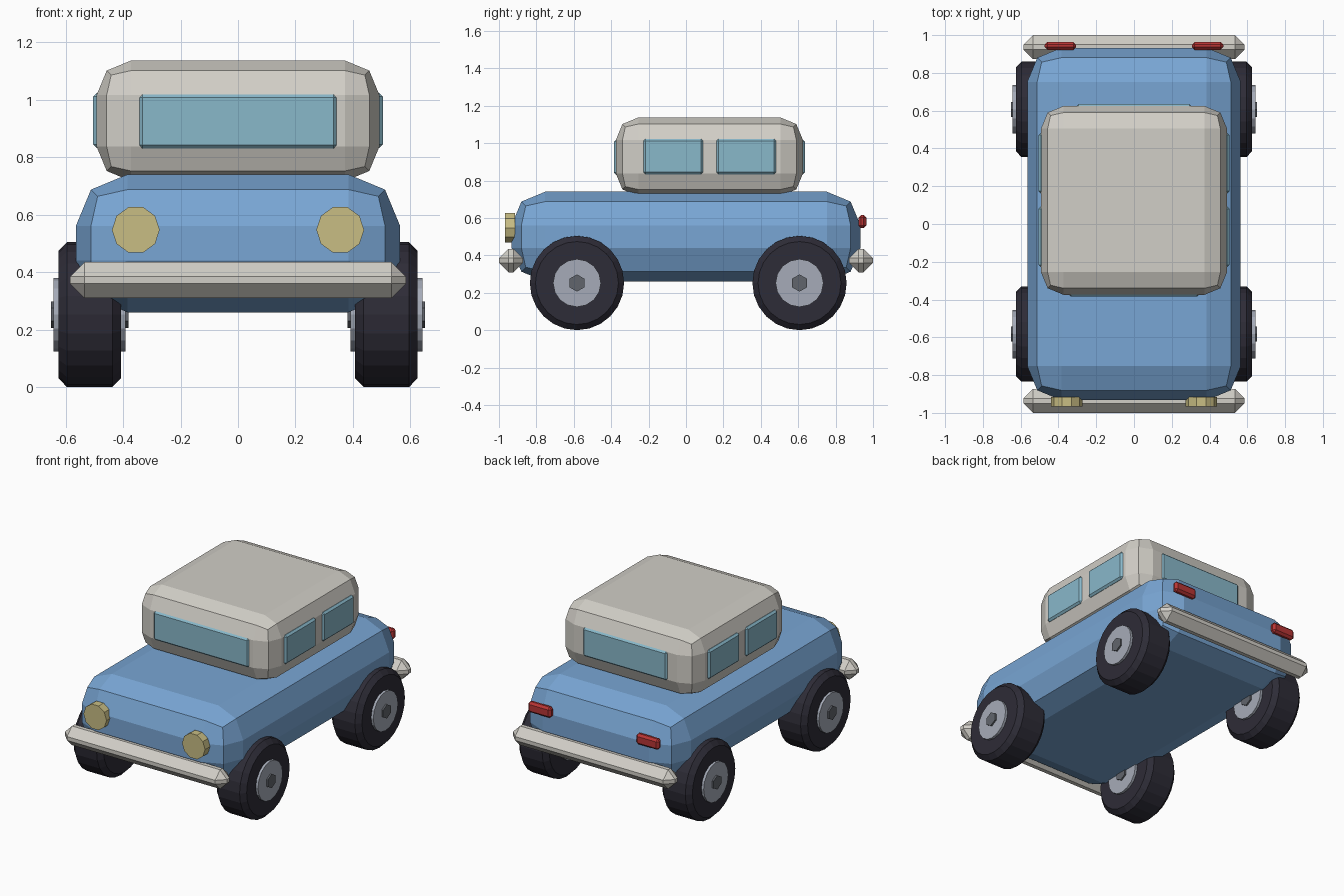
import bpy, bmesh, math
from mathutils import Matrix

cube = bpy.data.objects.get("Cube")
if cube:
    bpy.data.objects.remove(cube, do_unlink=True)


def material(name, rgb):
    m = bpy.data.materials.new(name)
    m.use_nodes = True
    m.diffuse_color = (*rgb, 1)
    m.node_tree.nodes["Principled BSDF"].inputs["Base Color"].default_value = (*rgb, 1)
    return m


blue = material("body blue", (0.19, 0.38, 0.66))
cream = material("cream", (0.64, 0.62, 0.57))
glass = material("window glass", (0.25, 0.48, 0.59))
yellow = material("lamp yellow", (0.58, 0.51, 0.23))
red = material("lamp red", (0.48, 0.035, 0.035))
rubber = material("tyre rubber", (0.027, 0.025, 0.038))
silver = material("hub silver", (0.38, 0.41, 0.48))
steel = material("dark steel", (0.12, 0.13, 0.15))


def finish(name, bm, mat, location):
    mesh = bpy.data.meshes.new(name)
    bm.to_mesh(mesh)
    bm.free()
    mesh.materials.append(mat)
    obj = bpy.data.objects.new(name, mesh)
    obj.location = location
    bpy.context.collection.objects.link(obj)
    return obj


def box(name, mat, location, size, bevel, segments=1):
    """Box with all edges rounded off."""
    bm = bmesh.new()
    bmesh.ops.create_cube(bm, size=1)
    bmesh.ops.scale(bm, vec=size, verts=bm.verts)
    bmesh.ops.bevel(bm, geom=bm.edges[:], offset=bevel, segments=segments,
                    profile=0.5, affect='EDGES')
    return finish(name, bm, mat, location)


def disc(name, mat, location, radius, depth, sides, axis, bevel=0, spin=0):
    """Cylinder lying along the x or y axis, with optional chamfered rims."""
    bm = bmesh.new()
    bmesh.ops.create_cone(bm, cap_ends=True, segments=sides, radius1=radius,
                          radius2=radius, depth=depth)
    if bevel:
        rims = [e for e in bm.edges if abs(e.verts[0].co.z - e.verts[1].co.z) < depth / 2]
        bmesh.ops.bevel(bm, geom=rims, offset=bevel, segments=1, affect='EDGES')
    turn = Matrix.Rotation(math.pi / 2, 3, 'Y' if axis == 'x' else 'X')
    spun = Matrix.Rotation(spin, 3, 'Z')
    bmesh.ops.rotate(bm, matrix=turn @ spun, verts=bm.verts)
    return finish(name, bm, mat, location)


# Body and cabin
box("body", blue, (0, 0, 0.5), (1.13, 1.866, 0.48), 0.18, 2)
box("cabin", cream, (0, 0.125, 0.927), (0.985, 1.0, 0.42), 0.12, 2)

# Windscreen and rear window
box("windscreen", glass, (0, -0.37, 0.925), (0.69, 0.03, 0.19), 0.012)
box("rear_window", glass, (0, 0.62, 0.925), (0.61, 0.03, 0.19), 0.012)

# Bumpers
for end, y in (("front", -0.936), ("rear", 0.936)):
    box(end + "_bumper", cream, (0, y, 0.372), (1.17, 0.127, 0.125), 0.05)

for side, s in (("left", 1), ("right", -1)):
    # Side windows
    for end, y in (("front", -0.068), ("rear", 0.322)):
        box(f"{side}_{end}_window", glass, (s * 0.49, y, 0.928),
            (0.03, 0.32, 0.19), 0.012)

    # Lamps
    disc(side + "_headlight", yellow, (s * 0.356, -0.941, 0.547), 0.083, 0.052, 10,
         'y', spin=math.pi / 2)
    box(side + "_tail_light", red, (s * 0.39, 0.943, 0.58), (0.165, 0.042, 0.07), 0.014)

    # Wheels
    for end, y in (("front", -0.583), ("rear", 0.607)):
        centre = (s * 0.517, y, 0.252)
        disc(f"{side}_{end}_tyre", rubber, centre, 0.252, 0.218, 24, 'x', bevel=0.03)
        disc(f"{side}_{end}_hub", silver, centre, 0.128, 0.25, 16, 'x')
        disc(f"{side}_{end}_hub_cap", steel, centre, 0.046, 0.27, 6, 'x', spin=math.pi / 2)
